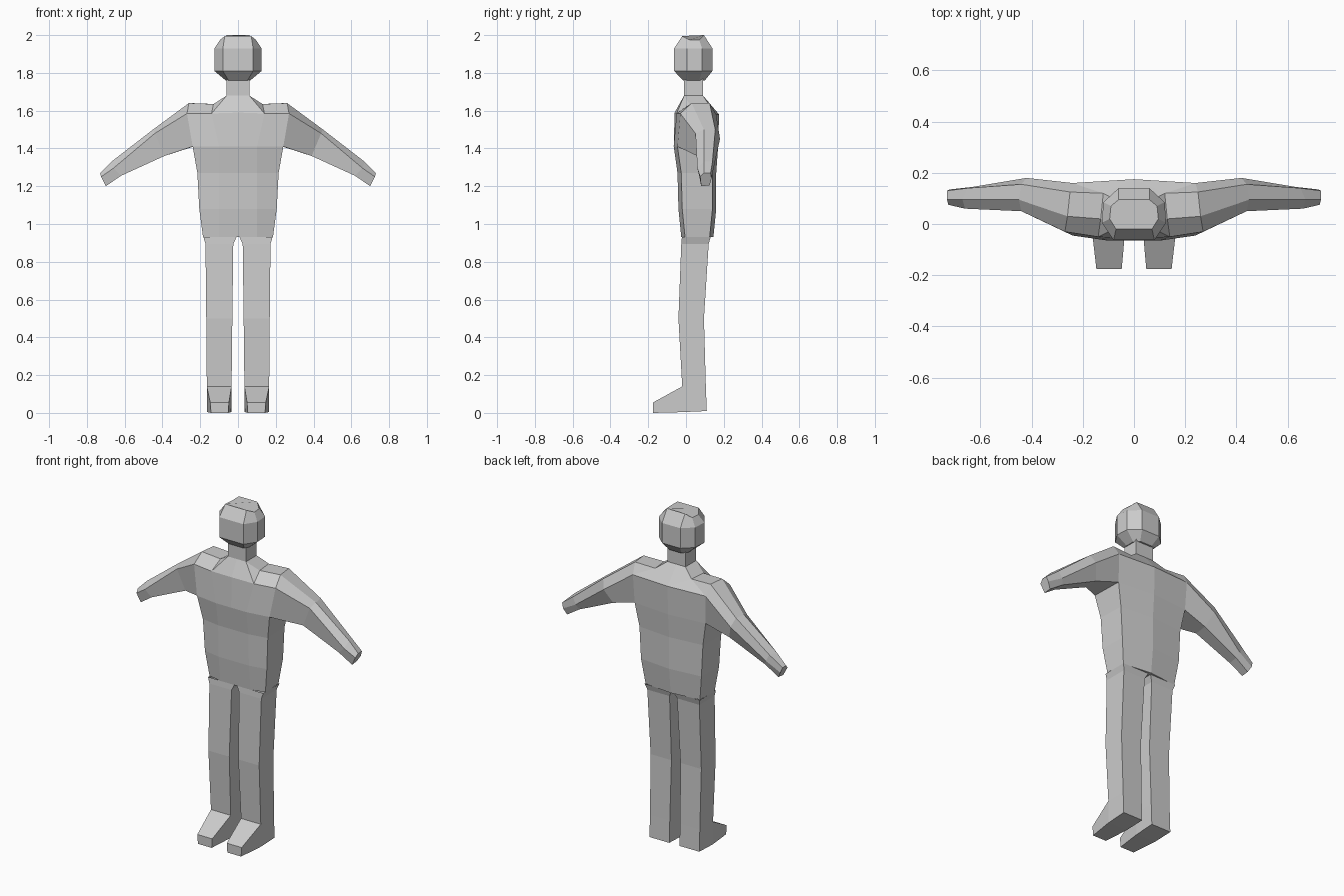
import bpy
import bmesh

default_cube = bpy.data.objects.get("Cube")
if default_cube:
    bpy.data.objects.remove(default_cube, do_unlink=True)

grey = bpy.data.materials.new("plain grey")
grey.use_nodes = True
colour = (0.6, 0.6, 0.6, 1)
grey.diffuse_color = colour
grey.node_tree.nodes["Principled BSDF"].inputs["Base Color"].default_value = colour


def build(name, points, faces):
    """Make a flat-shaded object with outward normals."""
    bm = bmesh.new()
    verts = [bm.verts.new(p) for p in points]
    for face in faces:
        bm.faces.new([verts[i] for i in face])
    bmesh.ops.remove_doubles(bm, verts=bm.verts, dist=0.0005)
    bmesh.ops.recalc_face_normals(bm, faces=bm.faces)
    mesh = bpy.data.meshes.new(name)
    bm.to_mesh(mesh)
    bm.free()
    mesh.materials.append(grey)
    obj = bpy.data.objects.new(name, mesh)
    bpy.context.collection.objects.link(obj)
    return obj


def loft(name, rings, cap_start=False, cap_end=False):
    """Join rings of equal point count with quads."""
    n = len(rings[0])
    points = [p for ring in rings for p in ring]
    faces = [(r * n + i, r * n + (i + 1) % n, (r + 1) * n + (i + 1) % n, (r + 1) * n + i)
             for r in range(len(rings) - 1) for i in range(n)]
    if cap_start:
        faces.append(list(range(n)))
    if cap_end:
        faces.append(list(range(len(points) - n, len(points))))
    return build(name, points, faces)


def flip(points):
    return [(-x, y, z) for x, y, z in points]


def whole(half):
    """Complete a half ring that runs from front to back on the +x side."""
    return half + [p for p in reversed(flip(half)) if p[0] < 0]


def both_sides(part, rings, **caps):
    loft("left_" + part, rings, **caps)
    loft("right_" + part, [flip(ring) for ring in rings], **caps)


# Torso: height, half width, front y, back y
def torso_ring(z, w, front, back):
    return whole([(0.1, front, z), (w, front + 0.02, z), (w - 0.005, back - 0.02, z), (0, back, z)])


waist_rows = [(0.93, 0.185, -0.025, 0.145), (1.08, 0.205, -0.04, 0.16),
              (1.27, 0.215, -0.045, 0.16), (1.41, 0.24, -0.065, 0.17)]
loft("torso", [torso_ring(*row) for row in waist_rows], cap_start=True)

# Arms: six-sided sections from shoulder to hand
shoulder = [(0.24, -0.045, 1.41), (0.27, -0.03, 1.585), (0.26, 0.03, 1.64),
            (0.25, 0.125, 1.64), (0.24, 0.16, 1.58), (0.235, 0.15, 1.41)]
elbow = [(0.39, 0.06, 1.36), (0.44, 0.05, 1.48), (0.45, 0.095, 1.5),
         (0.44, 0.155, 1.5), (0.42, 0.18, 1.45), (0.385, 0.14, 1.365)]
wrist = [(0.62, 0.07, 1.255), (0.66, 0.06, 1.295), (0.67, 0.095, 1.33),
         (0.65, 0.14, 1.33), (0.63, 0.145, 1.29), (0.615, 0.13, 1.26)]
hand = [(0.7, 0.08, 1.2), (0.725, 0.075, 1.25), (0.73, 0.095, 1.27),
        (0.73, 0.13, 1.27), (0.72, 0.135, 1.24), (0.7, 0.125, 1.205)]
both_sides("arm", [shoulder, elbow, wrist, hand], cap_end=True)

# Chest and shoulders: half of the yoke between torso, arms and neck
yoke = dict(zip(("armpit_f", "tip_f", "top_f", "top_b", "tip_b", "armpit_b"), shoulder))
yoke.update(chest_m=(0, -0.065, 1.41), chest=(0.1, -0.065, 1.41), back_m=(0, 0.17, 1.41),
            collar_m=(0, -0.06, 1.59), collar=(0.14, -0.05, 1.585), spine=(0, 0.175, 1.58),
            trap_f=(0.13, 0.02, 1.635), trap_b=(0.12, 0.12, 1.635),
            neck_fm=(0, -0.01, 1.68), neck_f=(0.06, -0.01, 1.68),
            neck_b=(0.06, 0.09, 1.68), neck_bm=(0, 0.09, 1.68))
patches = ["chest_m chest collar collar_m", "chest armpit_f tip_f collar",
           "armpit_b back_m spine tip_b", "collar_m collar neck_f neck_fm",
           "collar tip_f top_f trap_f", "collar trap_f neck_f",
           "trap_f top_f top_b trap_b", "trap_f trap_b neck_b neck_f",
           "top_b tip_b trap_b", "tip_b spine trap_b", "trap_b spine neck_bm neck_b"]
keys = list(yoke)
half_faces = [[keys.index(k) for k in patch.split()] for patch in patches]
half_points = list(yoke.values())
build("chest_and_shoulders", half_points + flip(half_points),
      half_faces + [[i + len(keys) for i in reversed(f)] for f in half_faces])


# Neck
def neck_ring(z):
    return whole([(0.06, -0.01, z), (0.06, 0.09, z)])


loft("neck", [neck_ring(1.68), neck_ring(1.77)])

# Head: eight-sided skull with tapered chin and crown
plan = [(0.08, -0.063), (0.125, 0.005), (0.12, 0.085), (0.06, 0.14)]
chin = whole([(0.05, -0.015, 1.76), (0.065, 0.015, 1.76), (0.065, 0.07, 1.76), (0.04, 0.1, 1.76)])
jaw = whole([(x, y, 1.81) for x, y in plan])
brow = whole([(x, y, 1.93) for x, y in plan])
crown = whole([(0.07, -0.02, 1.995), (0.095, 0.02, 1.975), (0.09, 0.07, 1.975), (0.06, 0.095, 2)])
loft("head", [chin, jaw, brow, crown], cap_start=True, cap_end=True)


# Legs: height, inner x, outer x, front y, back y
def leg_ring(z, inner, outer, front, back):
    return [(inner, front, z), (outer, front, z), (outer, back, z), (inner, back, z)]


leg_rows = [(0.93, 0.008, 0.183, -0.022, 0.13), (0.895, 0.025, 0.172, -0.025, 0.12),
            (0.5, 0.03, 0.168, -0.04, 0.095), (0.14, 0.034, 0.165, -0.02, 0.105)]
both_sides("leg", [leg_ring(*row) for row in leg_rows])

# Feet: lofted from heel to toe
heel = [(0.034, 0.11, 0.01), (0.165, 0.11, 0.01), (0.165, 0.105, 0.14), (0.034, 0.105, 0.14)]
instep = [(0.036, -0.02, 0.004), (0.163, -0.02, 0.004), (0.165, -0.02, 0.14), (0.034, -0.02, 0.14)]
toe = [(0.052, -0.175, 0), (0.143, -0.175, 0), (0.147, -0.175, 0.055), (0.048, -0.175, 0.055)]
both_sides("foot", [heel, instep, toe], cap_start=True, cap_end=True)
